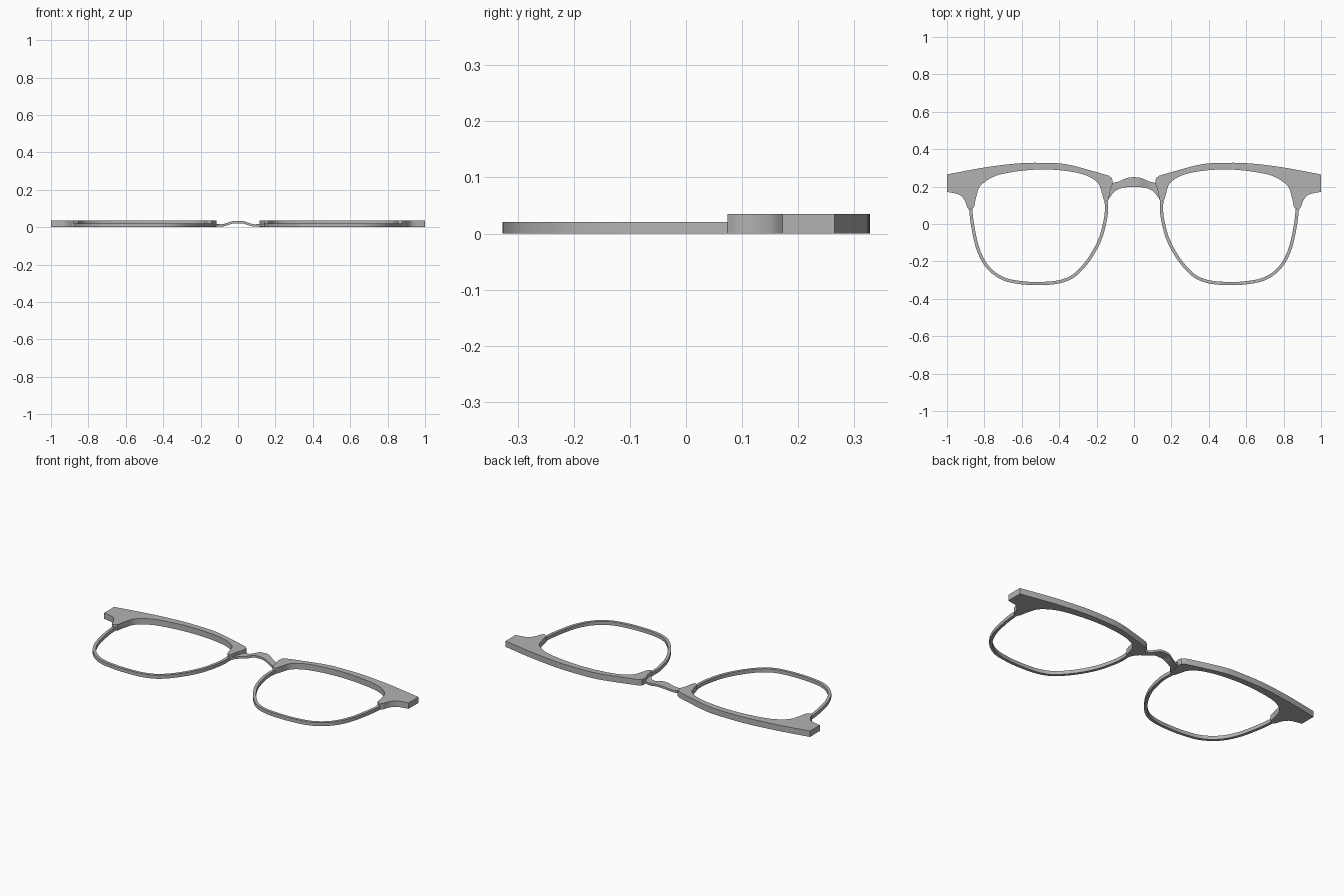
import bpy, bmesh, math
from mathutils import Vector

cube = bpy.data.objects.get("Cube")
if cube:
    bpy.data.objects.remove(cube)

grey = bpy.data.materials.new("frame grey")
grey.use_nodes = True
grey.diffuse_color = (0.45, 0.45, 0.45, 1)
grey.node_tree.nodes["Principled BSDF"].inputs["Base Color"].default_value = (0.45, 0.45, 0.45, 1)


def smooth(points, steps=5):
    """Catmull-Rom curve through the points."""
    p = [Vector(q) for q in points]
    p = [2 * p[0] - p[1]] + p + [2 * p[-1] - p[-2]]
    out = []
    for a, b, c, d in zip(p, p[1:], p[2:], p[3:]):
        for i in range(steps):
            t = i / steps
            out.append(0.5 * (2 * b + (c - a) * t + (2 * a - 5 * b + 4 * c - d) * t ** 2
                              + (3 * b - a - 3 * c + d) * t ** 3))
    return out + [p[-2]]


def finish(name, bm, mirror):
    bmesh.ops.recalc_face_normals(bm, faces=bm.faces)
    mesh = bpy.data.meshes.new(name)
    bm.to_mesh(mesh)
    bm.free()
    mesh.materials.append(grey)
    ob = bpy.data.objects.new(name, mesh)
    bpy.context.collection.objects.link(ob)
    if mirror:
        ob.modifiers.new("Mirror", 'MIRROR')
    bpy.ops.object.select_all(action='DESELECT')
    ob.select_set(True)
    bpy.context.view_layer.objects.active = ob
    bpy.ops.object.shade_smooth_by_angle(angle=math.radians(30))
    return ob


def strip(name, left, right, low, high, mirror):
    """Solid band between two matching edge curves, with z limits per station."""
    bm = bmesh.new()
    rings = []
    for a, b, z0, z1 in zip(left, right, low, high):
        rings.append([bm.verts.new((q.x, q.y, z)) for q, z in
                      ((a, z0), (b, z0), (b, z1), (a, z1))])
    for r, s in zip(rings, rings[1:]):
        for i in range(4):
            j = (i + 1) % 4
            bm.faces.new((r[i], r[j], s[j], s[i]))
    bm.faces.new(rings[0])
    bm.faces.new(rings[-1])
    return finish(name, bm, mirror)


# Brow pieces: flat outline extruded upwards
top_edge = [(1, .265), (.8, .302), (.62, .324), (.48, .327), (.36, .319), (.22, .283), (.135, .258)]
nose_edge = [(.117, .245), (.115, .215), (.125, .185), (.138, .128), (.15, .122), (.163, .132)]
eye_edge = [(.172, .165), (.19, .215), (.24, .253), (.32, .277), (.43, .29), (.54, .29),
            (.66, .276), (.75, .253), (.82, .205), (.842, .15), (.855, .09)]
temple_edge = [(.88, .074), (.893, .092), (.905, .125), (.935, .157), (1, .172)]
outline = smooth(top_edge) + smooth(nose_edge) + smooth(eye_edge) + smooth(temple_edge)
bm = bmesh.new()
face = bm.faces.new([bm.verts.new((p.x, p.y, 0)) for p in outline])
grown = bmesh.ops.extrude_face_region(bm, geom=[face])
for v in grown["geom"]:
    if isinstance(v, bmesh.types.BMVert):
        v.co.z = 0.035
finish("brow_pieces", bm, True)

# Lower wire rims: a centre line widened to both sides
path = smooth([(.868, .13), (.871, .06), (.857, -.04), (.83, -.145), (.78, -.233), (.7, -.292),
               (.6, -.314), (.5, -.318), (.4, -.309), (.32, -.275), (.245, -.195), (.185, -.09),
               (.156, .01), (.147, .08), (.152, .15)])
left, right = [], []
for i, p in enumerate(path):
    d = (path[min(i + 1, len(path) - 1)] - path[max(i - 1, 0)]).normalized()
    side = Vector((-d.y, d.x)) * 0.0085
    left.append(p + side)
    right.append(p - side)
strip("rims", left, right, [0] * len(path), [0.021] * len(path), True)

# Arched nose bridge: back edge, front edge and height at each station
half = [(0, .25, .197, .021), (.03, .248, .197, .019), (.06, .237, .194, .009),
        (.085, .226, .185, .003), (.105, .222, .172, .003), (.125, .215, .148, .003),
        (.145, .2, .12, .003)]
stations = smooth([(-x, a, b, z) for x, a, b, z in half[:0:-1]] + half)
strip("bridge", [Vector((s[0], s[1])) for s in stations], [Vector((s[0], s[2])) for s in stations],
      [s[3] for s in stations], [s[3] + 0.013 for s in stations], False)
